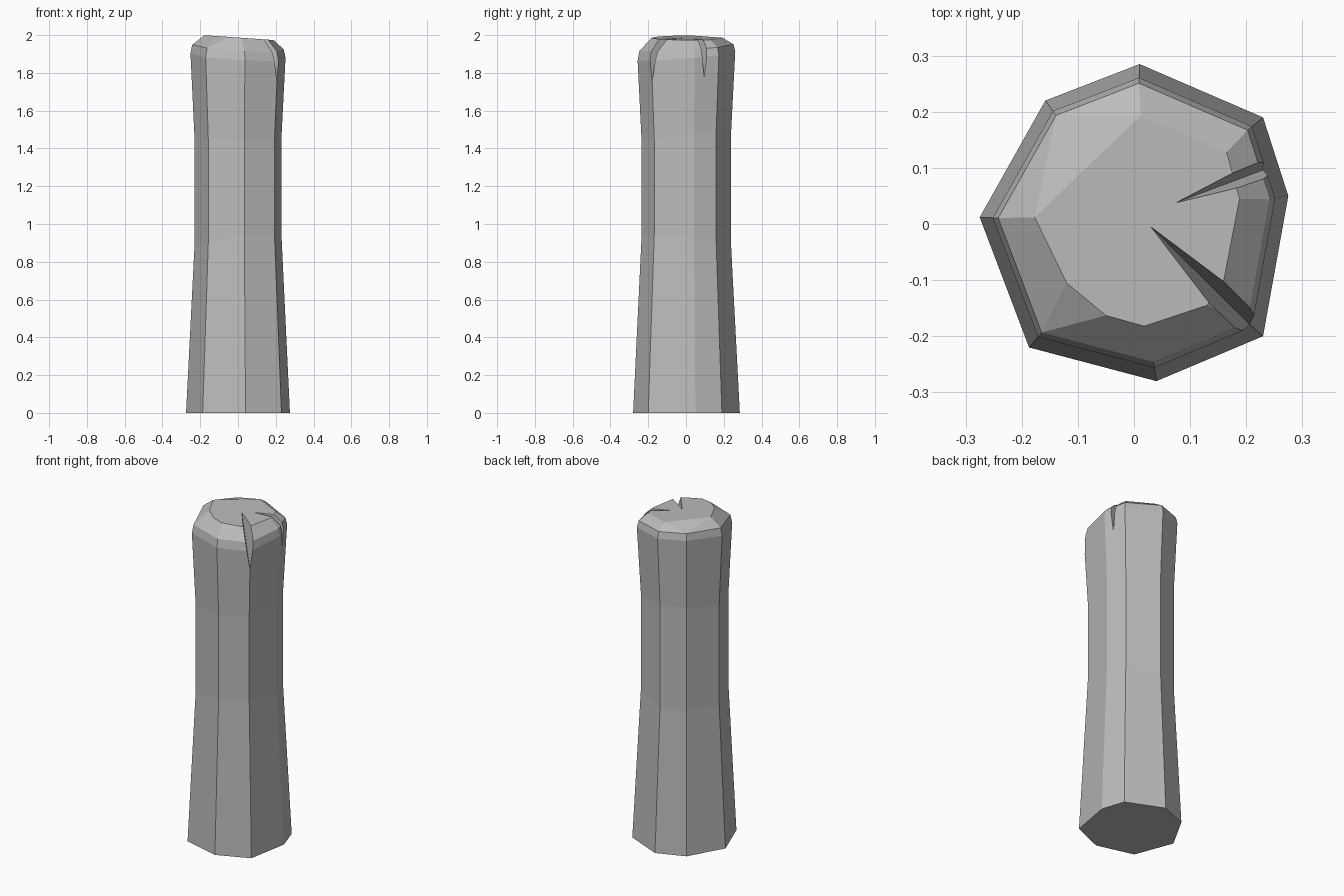
import bpy, bmesh
from mathutils import Vector

old = bpy.data.objects.get("Cube")
if old:
    bpy.data.objects.remove(old, do_unlink=True)

stone = bpy.data.materials.new("stone_grey")
stone.use_nodes = True
GREY = (0.5, 0.5, 0.5, 1)
stone.diffuse_color = GREY
stone.node_tree.nodes["Principled BSDF"].inputs["Base Color"].default_value = GREY


def make_object(name, bm):
    bmesh.ops.recalc_face_normals(bm, faces=bm.faces)
    mesh = bpy.data.meshes.new(name)
    bm.to_mesh(mesh)
    bm.free()
    mesh.materials.append(stone)
    obj = bpy.data.objects.new(name, mesh)
    bpy.context.collection.objects.link(obj)
    return obj


# Irregular eight-sided footprint
BASE = [(0.01, 0.285), (0.23, 0.19), (0.275, 0.05), (0.23, -0.2),
        (0.04, -0.28), (-0.187, -0.22), (-0.275, 0.012), (-0.158, 0.22)]
# Each ring: scale, height, tilt along x, tilt along y
RINGS = [(1, 0, 0, 0), (0.84, 0.9, 0.1, -0.1), (0.84, 1.47, 0, 0.1),
         (0.915, 1.89, -0.05, 0.08), (0.88, 1.935, -0.05, 0.06)]
# Flat top outline; some corners are chipped into two points
a, f = (0.012, 0.193), (-0.177, 0.012)
TOP = [[a], [(0.165, 0.128)], [(0.188, 0.045)], [(0.16, -0.1), (0.13, -0.145)],
       [(0.018, -0.182)], [(-0.05, -0.163), (-0.12, -0.105)], [f], [f, a]]


def top_z(x):
    return 1.987 - 0.07 * x


# Post shaft
bm = bmesh.new()
rings = [[bm.verts.new((x * s, y * s, z + tx * x + ty * y)) for x, y in BASE]
         for s, z, tx, ty in RINGS]
bm.faces.new(rings[0])
n = len(BASE)
for low, high in zip(rings, rings[1:]):
    for i in range(n):
        j = (i + 1) % n
        bm.faces.new((low[i], low[j], high[j], high[i]))

# Chamfered head and sloping top
made = {}
for group in TOP:
    for x, y in group:
        if (x, y) not in made:
            made[x, y] = bm.verts.new((x, y, top_z(x)))
groups = [[made[p] for p in group] for group in TOP]
rim = rings[-1]
for i in range(n):
    j = (i + 1) % n
    loop = [rim[i], rim[j], groups[j][0], groups[i][-1]]
    bm.faces.new(list(dict.fromkeys(loop)))
    if len(groups[i]) == 2:
        bm.faces.new((rim[i], groups[i][1], groups[i][0]))
bm.faces.new(list(made.values()))
post = make_object("stone_post", bm)


# Wedge-shaped cracks cut from the top into the rim
def cut_crack(tip, end, width, depth):
    tip = Vector((*tip, top_z(tip[0])))
    end = Vector((*end, tip.z))
    side = (end - tip).cross(Vector((0, 0, 1))).normalized() * width / 2
    deep = end - Vector((0, 0, depth))
    left, right = (end + s * side * 1.15 + Vector((0, 0, 0.03)) for s in (-1, 1))
    corners = [tip] + [tip + (p - tip) * 1.25 for p in (left, right, deep)]
    wedge = bmesh.new()
    v = [wedge.verts.new(p) for p in corners]
    for ids in ((0, 1, 2), (0, 2, 3), (0, 3, 1), (1, 3, 2)):
        wedge.faces.new([v[k] for k in ids])
    cutter = make_object("crack_cutter", wedge)
    cutter.hide_render = True
    mod = post.modifiers.new("crack", "BOOLEAN")
    mod.operation = "DIFFERENCE"
    mod.solver = "EXACT"
    mod.object = cutter
    bpy.context.view_layer.objects.active = post
    bpy.ops.object.modifier_apply(modifier=mod.name)
    bpy.data.objects.remove(cutter, do_unlink=True)


cut_crack((0.03, -0.005), (0.205, -0.178), 0.07, 0.23)
cut_crack((0.075, 0.038), (0.24, 0.1), 0.045, 0.22)
